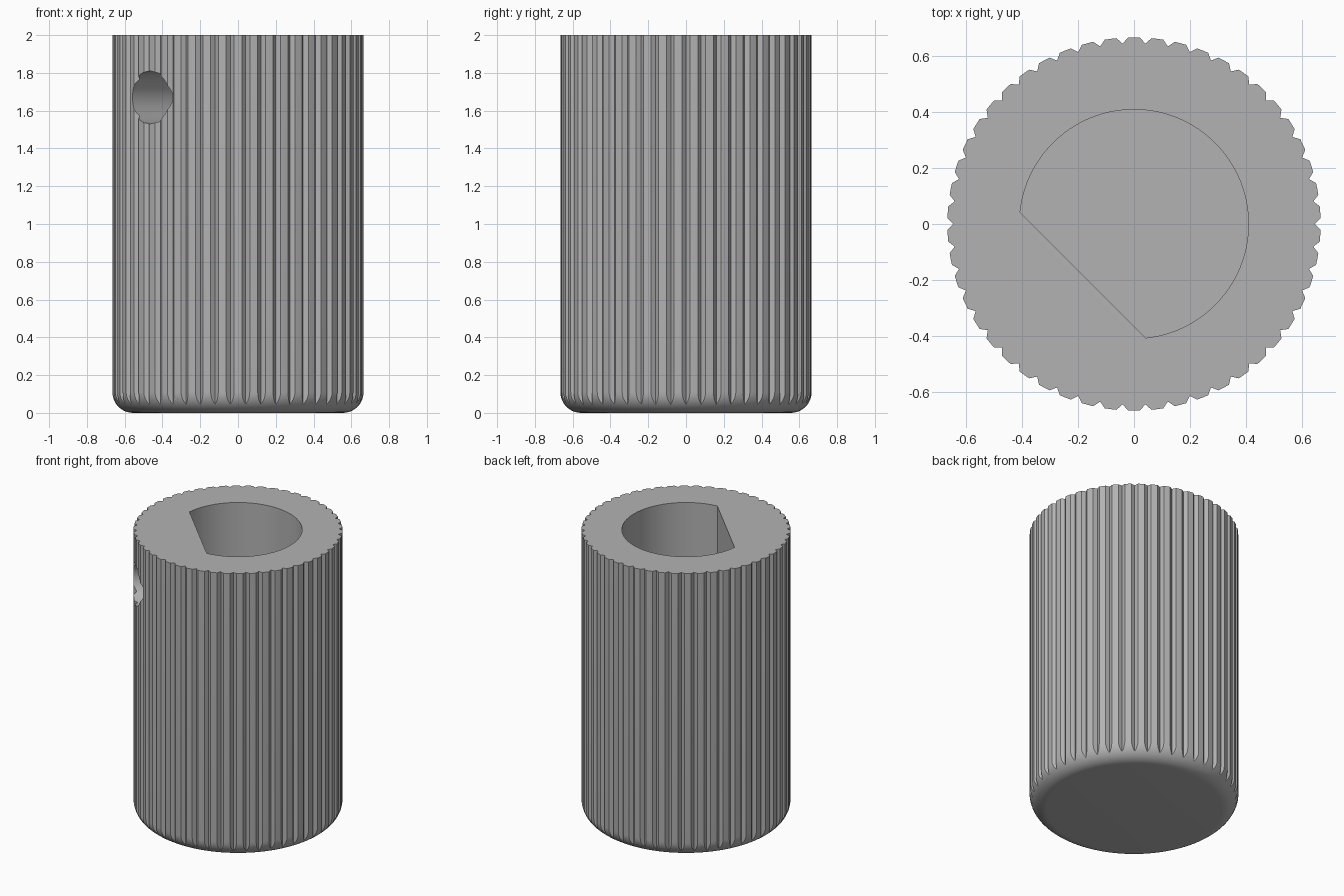
import bpy, bmesh, math
from mathutils import Matrix, Vector

if "Cube" in bpy.data.objects:
    bpy.data.objects.remove(bpy.data.objects["Cube"])

RADIUS, HEIGHT, FILLET = 0.665, 2.0, 0.11
RIDGES, GROOVE = 50, 0.021
BORE, FLAT, BORE_DEPTH = 0.408, 0.258, 1.6
FLAT_ANGLE = math.radians(225)

grey = bpy.data.materials.new("mid_grey")
grey.use_nodes = True
grey.diffuse_color = (0.45, 0.45, 0.45, 1)
grey.node_tree.nodes["Principled BSDF"].inputs["Base Color"].default_value = grey.diffuse_color


def make_object(name, bm):
    bmesh.ops.recalc_face_normals(bm, faces=bm.faces)
    mesh = bpy.data.meshes.new(name)
    bm.to_mesh(mesh)
    bm.free()
    mesh.materials.append(grey)
    obj = bpy.data.objects.new(name, mesh)
    bpy.context.collection.objects.link(obj)
    return obj


def add_prism(bm, outline, z0, z1):
    face = bm.faces.new([bm.verts.new((x, y, z0)) for x, y in outline])
    top = bmesh.ops.extrude_face_region(bm, geom=[face])["geom"]
    bmesh.ops.translate(bm, vec=(0, 0, z1 - z0),
                        verts=[v for v in top if isinstance(v, bmesh.types.BMVert)])


def cut(target, cutter):
    mod = target.modifiers.new(cutter.name, "BOOLEAN")
    mod.operation, mod.solver, mod.object = "DIFFERENCE", "EXACT", cutter
    bpy.context.view_layer.objects.active = target
    bpy.ops.object.modifier_apply(modifier=mod.name)
    bpy.data.objects.remove(cutter)


# Knob body: stacked rings with a rounded lower edge
bm = bmesh.new()
SEGMENTS = RIDGES * 4
rings = [(RADIUS - FILLET + FILLET * math.sin(a), FILLET - FILLET * math.cos(a))
         for a in (math.pi / 2 * i / 10 for i in range(11))] + [(RADIUS, HEIGHT)]
loops = [[bm.verts.new((r * math.cos(t), r * math.sin(t), z))
          for t in (math.tau * i / SEGMENTS for i in range(SEGMENTS))] for r, z in rings]
for low, high in zip(loops, loops[1:]):
    for i in range(SEGMENTS):
        j = (i + 1) % SEGMENTS
        bm.faces.new((low[i], low[j], high[j], high[i]))
bm.faces.new(loops[0])
bm.faces.new(loops[-1])
knob = make_object("knob_body", bm)

# Right-angled grip grooves
bm = bmesh.new()
for i in range(RIDGES):
    turn = Matrix.Rotation(math.tau * i / RIDGES, 2)
    shape = [(RADIUS - GROOVE, 0), (RADIUS + 0.01, GROOVE + 0.01), (RADIUS + 0.01, -GROOVE - 0.01)]
    add_prism(bm, [turn @ Vector(p) for p in shape], -0.1, HEIGHT + 0.1)
cut(knob, make_object("groove_cutter", bm))

# D-shaped shaft bore
bm = bmesh.new()
half = math.acos(FLAT / BORE)
start, sweep = FLAT_ANGLE + half, math.tau - 2 * half
add_prism(bm, [(BORE * math.cos(start + sweep * i / 72), BORE * math.sin(start + sweep * i / 72))
               for i in range(73)], HEIGHT - BORE_DEPTH, HEIGHT + 0.1)
cut(knob, make_object("bore_cutter", bm))

# Set-screw hole running from the outside to the flat of the bore
bm = bmesh.new()
direction = Vector((math.cos(FLAT_ANGLE), math.sin(FLAT_ANGLE), 0))
place = Matrix.Translation(direction * 0.5 + Vector((0, 0, 1.67))) @ \
    direction.to_track_quat("Z", "Y").to_matrix().to_4x4()
bmesh.ops.create_cone(bm, cap_ends=True, segments=48, radius1=0.14, radius2=0.14,
                      depth=0.6, matrix=place)
cut(knob, make_object("screw_hole_cutter", bm))

bpy.ops.object.select_all(action="DESELECT")
knob.select_set(True)
bpy.context.view_layer.objects.active = knob
bpy.ops.object.shade_smooth_by_angle(angle=math.radians(30))
